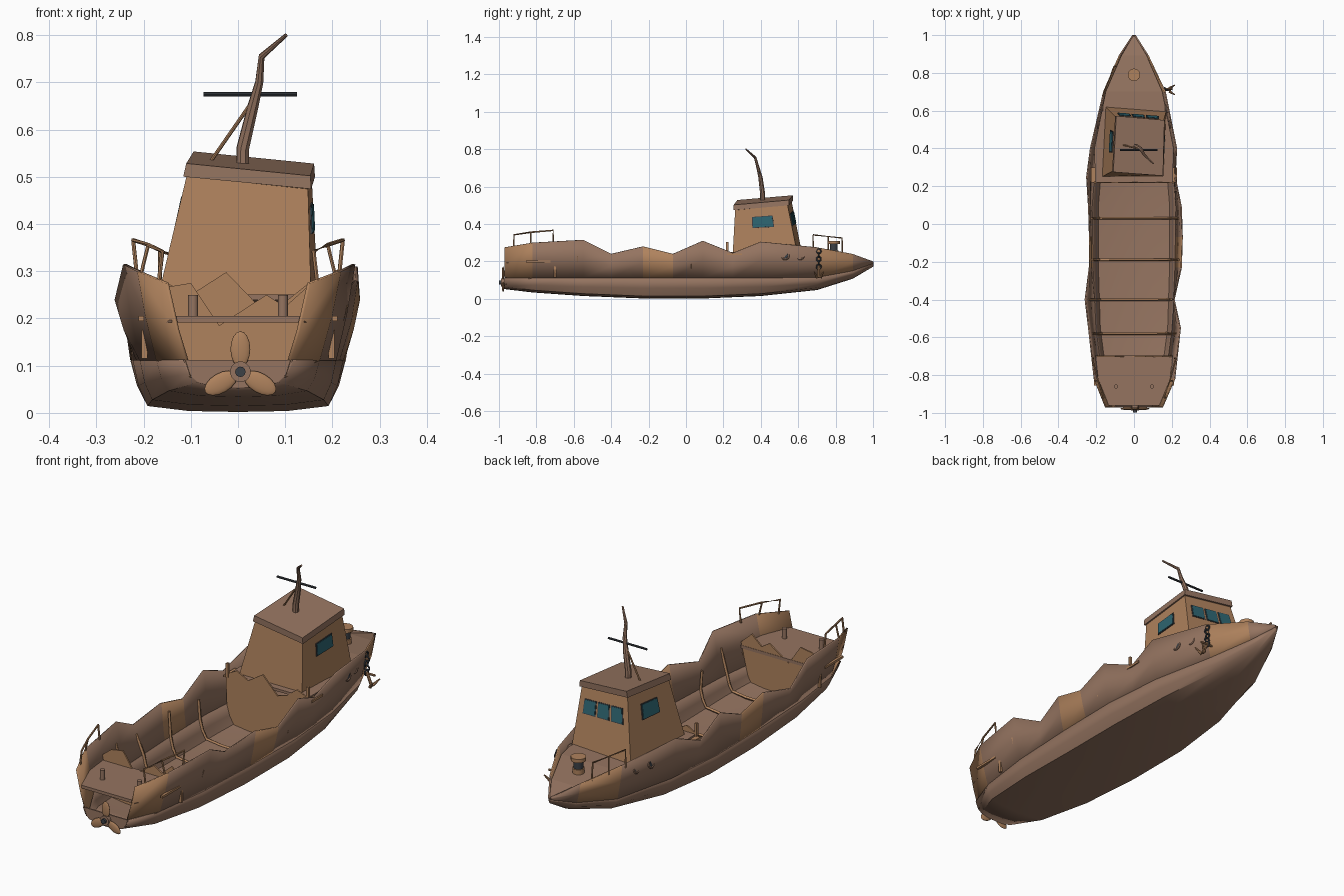
import bpy, math
from mathutils import Vector

if "Cube" in bpy.data.objects:
    bpy.data.objects.remove(bpy.data.objects["Cube"])


def material(name, rgb):
    m = bpy.data.materials.new(name)
    m.diffuse_color = (*rgb, 1)
    m.use_nodes = True
    m.node_tree.nodes["Principled BSDF"].inputs["Base Color"].default_value = m.diffuse_color
    return m


RUST = material("rusted_brown", (0.30, 0.175, 0.118))
TAN = material("weathered_tan", (0.43, 0.225, 0.11))
TEAL = material("teal_glass", (0.027, 0.13, 0.165))
DARK = material("dark_iron", (0.045, 0.052, 0.062))


def mesh(name, verts, faces, mat, thick=0, smooth=False):
    me = bpy.data.meshes.new(name)
    me.from_pydata([tuple(v) for v in verts], [], faces)
    me.materials.append(mat)
    ob = bpy.data.objects.new(name, me)
    bpy.context.collection.objects.link(ob)
    if thick:
        mod = ob.modifiers.new("thickness", 'SOLIDIFY')
        mod.thickness, mod.offset = thick, 0
    if smooth:
        smooth_edges(ob)
    return ob


def smooth_edges(ob):
    bpy.ops.object.select_all(action='DESELECT')
    bpy.context.view_layer.objects.active = ob
    ob.select_set(True)
    bpy.ops.object.shade_smooth_by_angle(angle=math.radians(32))


def loft(name, rows, mat, **kw):
    n = len(rows[0])
    faces = [(i * n + j, i * n + j + 1, (i + 1) * n + j + 1, (i + 1) * n + j)
             for i in range(len(rows) - 1) for j in range(n - 1)]
    return mesh(name, [p for r in rows for p in r], faces, mat, **kw)


def tube(name, pts, radius, mat, radii=None, sides=8):
    """Round bar through the points, with optional taper."""
    pts = [Vector(p) for p in pts]
    verts, faces = [], []
    for i, p in enumerate(pts):
        d = (pts[min(i + 1, len(pts) - 1)] - pts[max(i - 1, 0)]).normalized()
        a = d.cross(Vector((0.31, 0.9, 0.2))).normalized()
        b = d.cross(a)
        r = radii[i] if radii else radius
        for k in range(sides):
            t = 2 * math.pi * k / sides
            verts.append(p + r * (math.cos(t) * a + math.sin(t) * b))
    for i in range(len(pts) - 1):
        for k in range(sides):
            m = (k + 1) % sides
            faces.append((i * sides + k, i * sides + m, (i + 1) * sides + m, (i + 1) * sides + k))
    faces += [tuple(reversed(range(sides))), tuple(range((len(pts) - 1) * sides, len(pts) * sides))]
    return mesh(name, verts, faces, mat, smooth=sides > 4)


def box(name, loc, size, mat, rot=(0, 0, 0)):
    bpy.ops.mesh.primitive_cube_add(size=1, location=loc, rotation=rot)
    ob = bpy.context.object
    ob.name, ob.scale = name, size
    ob.data.materials.append(mat)
    return ob


def lerp_table(table, y, c):
    for a, b in zip(table, table[1:]):
        if y <= b[0]:
            t = (y - a[0]) / (b[0] - a[0])
            return a[c] + t * (b[c] - a[c])
    return table[-1][c]


# Lower hull: y, sheer half width, bottom half width, bottom z, sheer z
HULL = [(-.97, .115, .085, .055, .112), (-.82, .17, .145, .037, .112), (-.55, .205, .18, .018, .112),
        (-.23, .22, .19, .005, .112), (.1, .225, .19, .005, .112), (.4, .2, .165, .018, .112),
        (.7, .135, .1, .05, .115), (.89, .06, .035, .11, .15), (1.0, .004, .002, .175, .19)]


def section(y, inset=0, raise_=0):
    w, b, zb, zs = [lerp_table(HULL, y, c) for c in (1, 2, 3, 4)]
    half = [(w - inset, zs), ((w * .6 + b * .4) - inset, zs * .5 + zb * .5 + raise_ * .5),
            (b - inset, zb + .012 + raise_), (b * .55, zb + .002 + raise_)]
    return [(-x, y, z) for x, z in half] + [(0, y, zb + raise_)] + [(x, y, z) for x, z in reversed(half)]


loft("lower_hull", [section(h[0]) for h in HULL], RUST, thick=.006, smooth=True)
mesh("transom", section(-.968), [tuple(range(9))], RUST, thick=.006)

# Buckled side plates: y, left top x, right top x, top z
PLATES = [(-.97, .15, .15, .275), (-.82, .21, .215, .30), (-.55, .24, .245, .315), (-.40, .258, .212, .24),
          (-.23, .236, .25, .28), (-.07, .235, .255, .24), (.09, .24, .25, .31), (.25, .25, .217, .245),
          (.40, .23, .225, .305), (.70, .16, .165, .275), (.89, .078, .075, .24), (1.0, .005, .005, .20)]
for side, col, label in ((-1, 1, "left"), (1, 2, "right")):
    rows = []
    for p in PLATES:
        w, zs = lerp_table(HULL, p[0], 1), lerp_table(HULL, p[0], 4)
        if p[0] < -.9:
            w, zs = .097, .075
        rows.append([(side * w, p[0], zs), (side * (w * .42 + p[col] * .58), p[0], zs * .5 + p[3] * .5),
                     (side * p[col], p[0], p[3])])
    ob = loft(label + "_side_plates", rows, RUST, thick=.007, smooth=True)
    ob.data.materials.append(TAN)
    for f in ob.data.polygons:
        f.material_index = 1 if f.index // 2 in (0, 4, 9) else 0


def deck(name, stations, mat, thick):
    return loft(name, [[(-w, y, z), (0, y, z), (w, y, z)] for y, w, z in stations], mat, thick=thick)


# Decks
deck("foredeck", [(.22, .205, .245), (.4, .21, .245), (.7, .15, .24), (.89, .067, .218), (.995, .004, .193)], RUST, .012)
deck("stern_deck", [(-.96, .14, .198), (-.82, .19, .198), (-.695, .205, .198)], RUST, .014)


# Torn bulkheads
def bulkhead(name, y, top):
    low = [Vector((p[0], y, p[2])) for p in section(y, .006, .004)]
    mesh(name, low + [(x, y, z) for x, z in top], [tuple(range(9 + len(top)))], TAN, thick=.007)


bulkhead("fore_bulkhead", .22, [(.21, .25), (.15, .275), (.10, .235), (.05, .22), (-.025, .298), (-.10, .25),
                               (-.16, .28), (-.215, .25)])
bulkhead("stern_bulkhead", -.70, [(.205, .22), (.15, .27), (.10, .225), (.06, .25), (-.04, .185), (-.10, .275),
                                 (-.16, .265), (-.205, .23)])

# Frame ribs across the hold and up the sides
for i, y in enumerate((.03, -.19, -.40, -.58)):
    pts = [Vector(p) for p in section(y, .008, .012)]
    z = .2 + .03 * (i % 2)
    left, right = lerp_table(PLATES, y, 1), lerp_table(PLATES, y, 2)
    tube("frame_rib", [(-left + .015, y, z)] + pts + [(right - .015, y, z)], .007, TAN, sides=4)

# Loose planks poking through the sides
for s in (-1, 1):
    box("loose_plank", (s * .205, -.79, .2), (.012, .13, .01), TAN)
    box("broken_stringer", (s * .215, .26, .238), (.025, .08, .01), TAN)
    box("broken_post", (s * .207, .22, .27), (.012, .012, .065), TAN)
    box("broken_post", (s * .198, -.70, .145), (.012, .012, .06), TAN)


# Leaning cabin with tilted roof
def roof_z(x, y):
    return .502 - .09 * x + .09 * (y - .41)


BASE = [Vector((x, y, .243)) for x, y in ((-.17, .25), (.155, .25), (.17, .595), (-.15, .62))]
ROOF = [(-.116, .275), (.155, .255), (.163, .55), (-.10, .572)]
TOP = [Vector((x * .95 + .001, y + (.41 - y) * .05, roof_z(x, y))) for x, y in ROOF]
BOX_FACES = [(3, 2, 1, 0), (4, 5, 6, 7)] + [(i, (i + 1) % 4, (i + 1) % 4 + 4, i + 4) for i in range(4)]
mesh("cabin", BASE + TOP, BOX_FACES, TAN)
mesh("cabin_roof", [(x, y, roof_z(x, y)) for x, y in ROOF] +
     [(x * .97 + .003, y, roof_z(x, y) + .028) for x, y in ROOF], BOX_FACES, RUST)


def window(wall, u0, u1, v0, v1, grow, height, mat, name):
    j = (wall + 1) % 4
    n = (BASE[j] - BASE[wall]).cross(TOP[wall] - BASE[wall]).normalized()
    quad = []
    for u, v in ((u0 - grow, v0 - grow), (u1 + grow, v0 - grow), (u1 + grow, v1 + grow), (u0 - grow, v1 + grow)):
        quad.append(BASE[wall].lerp(BASE[j], u).lerp(TOP[wall].lerp(TOP[j], u), v))
    mesh(name, [q - n * .004 for q in quad] + [q + n * height for q in quad], BOX_FACES, mat)


for wall, u0, u1 in ((1, .33, .68), (3, .30, .64), (2, .12, .34), (2, .40, .61), (2, .67, .88)):
    window(wall, u0, u1, .58, .80, .014, .003, DARK, "window_frame")
    window(wall, u0, u1, .58, .80, 0, .005, TEAL, "window_pane")

# Bent mast, crossbar and stay
tube("mast", [(.01, .41, .515), (.01, .41, .56), (.032, .398, .65), (.045, .385, .70), (.05, .37, .755), (.102, .32, .80)],
     0, RUST, radii=[.014, .014, .012, .009, .007, .004])
tube("mast_crossbar", [(-.073, .392, .675), (.125, .392, .675)], .005, DARK)
tube("mast_stay", [(-.063, .42, .525), (.032, .396, .662)], .004, TAN)

# Bent hand rails
for s in (-1, 1):
    rail = [(s * .168, -.92, .275), (s * .16, -.92, .342), (s * .19, -.83, .356), (s * .222, -.71, .366), (s * .215, -.71, .30)]
    tube("stern_rail", rail, .0045, TAN, sides=6)
    tube("stern_rail_post", [(s * .205, -.83, .295), (s * .19, -.83, .356)], .004, TAN, sides=6)
tube("bow_rail", [(-.165, .68, .26), (-.165, .68, .342), (-.105, .835, .325), (-.10, .835, .24)], .0045, TAN, sides=6)
tube("bow_rail_post", [(-.135, .76, .25), (-.135, .76, .333)], .004, TAN, sides=6)

# Stern bollards
for s in (-1, 1):
    tube("bollard", [(s * .095, -.86, .2), (s * .095, -.86, .25)], .011, RUST, sides=12)

# Bow winch
for name, z0, z1, r, m in (("winch_base", .235, .258, .026, TAN), ("winch_drum", .256, .295, .021, DARK),
                           ("winch_cap", .293, .31, .033, TAN)):
    tube(name, [(0, .79, z0), (0, .79, z1)], r, m, sides=16)


# Rings for portholes and chain
def ring(name, loc, rot, big, small, mat):
    bpy.ops.mesh.primitive_torus_add(location=loc, rotation=rot, major_radius=big, minor_radius=small,
                                     major_segments=16, minor_segments=6)
    ob = bpy.context.object
    ob.name = name
    ob.data.materials.append(mat)
    smooth_edges(ob)


for s in (-1, 1):
    for y, x in ((.53, .192), (.61, .172)):
        ring("porthole_ring", (s * x, y, .23), (0, s * math.pi / 2.3, 0), .019, .005, RUST)
        tube("porthole_glass", [(s * (x - .02), y, .23), (s * (x + .003), y, .23)], .016, DARK, sides=12)

# Hanging anchor and chain
for i in range(5):
    ring("chain_link", (.163 + .003 * (i % 2), .71, .255 - .021 * i), (0, math.pi / 2, (i % 2) * math.pi / 2), .012, .004, DARK)
tube("anchor_shank", [(.165, .71, .175), (.19, .71, .115)], .007, TAN)
tube("anchor_stock", [(.14, .715, .165), (.205, .715, .165)], .005, TAN)
tube("anchor_arms", [(.215, .685, .145), (.19, .70, .115), (.19, .72, .115), (.215, .735, .145)], 0, TAN,
     radii=[.003, .008, .008, .003])

# Propeller
tube("propeller_hub", [(.005, -.955, .087), (.005, -.988, .087)], .022, RUST, sides=16)
tube("propeller_nut", [(.005, -.985, .087), (.005, -.999, .087)], .011, DARK, sides=12)
for k in range(3):
    a = math.pi / 2 + k * 2 * math.pi / 3
    d = Vector((math.cos(a), 0, math.sin(a)))
    bpy.ops.mesh.primitive_uv_sphere_add(segments=12, ring_count=8, radius=1)
    blade = bpy.context.object
    blade.name = "propeller_blade"
    blade.scale = (.021, .007, .038)
    blade.rotation_euler = (0, math.pi / 2 - a, 0)
    blade.location = Vector((.005, -.978, .087)) + d * .048
    blade.data.materials.append(TAN)
    smooth_edges(blade)
